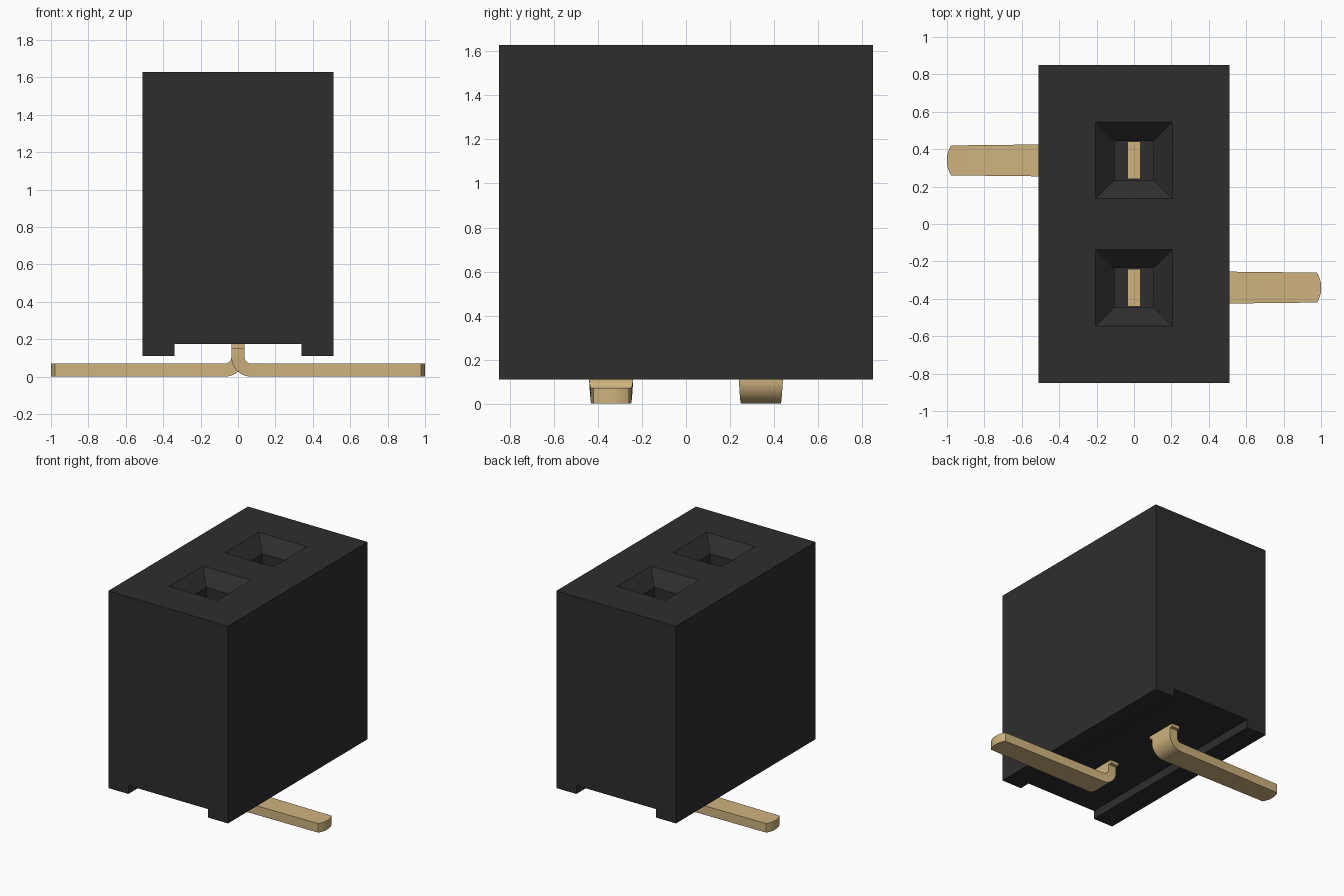
import bpy, bmesh, math

if "Cube" in bpy.data.objects:
    bpy.data.objects.remove(bpy.data.objects["Cube"])

TOP, FLOOR, PITCH = 1.63, 0.6, 0.34


def material(name, rgb, rough):
    m = bpy.data.materials.new(name)
    m.use_nodes = True
    m.diffuse_color = (*rgb, 1)
    bsdf = next(n for n in m.node_tree.nodes if n.type == 'BSDF_PRINCIPLED')
    bsdf.inputs["Base Color"].default_value = (*rgb, 1)
    bsdf.inputs["Roughness"].default_value = rough
    return m


black = material("black plastic", (0.027, 0.027, 0.027), 0.6)
gold = material("pale gold", (0.62, 0.45, 0.21), 0.5)


def loft(name, rings, mat):
    """Skin a list of equally sized point rings and cap both ends."""
    bm = bmesh.new()
    loops = [[bm.verts.new(p) for p in ring] for ring in rings]
    for a, b in zip(loops, loops[1:]):
        for i in range(len(a)):
            j = (i + 1) % len(a)
            bm.faces.new((a[i], a[j], b[j], b[i]))
    bm.faces.new(loops[0])
    bm.faces.new(loops[-1])
    bmesh.ops.recalc_face_normals(bm, faces=bm.faces)
    mesh = bpy.data.meshes.new(name)
    bm.to_mesh(mesh)
    bm.free()
    mesh.materials.append(mat)
    ob = bpy.data.objects.new(name, mesh)
    bpy.context.collection.objects.link(ob)
    return ob


def activate(ob):
    bpy.ops.object.select_all(action='DESELECT')
    ob.select_set(True)
    bpy.context.view_layer.objects.active = ob


# Housing with a channel along its underside
half = [(0.34, 0.175), (0.34, 0.11), (0.51, 0.11), (0.51, TOP)]
outline = half + [(-x, z) for x, z in reversed(half)]
housing = loft("housing", [[(x, y, z) for x, z in outline] for y in (-0.85, 0.85)], black)

# Funnel-mouthed sockets cut into the top
for side in (-1, 1):
    rings = [[(sx * r, side * PITCH + sy * r, z)
              for sx, sy in ((-1, -1), (1, -1), (1, 1), (-1, 1))]
             for r, z in ((0.305, TOP + 0.1), (0.105, TOP - 0.1), (0.105, FLOOR))]
    cutter = loft("socket_cutter", rings, black)
    cutter.hide_render = True
    mod = housing.modifiers.new("socket", 'BOOLEAN')
    mod.operation, mod.solver, mod.object = 'DIFFERENCE', 'EXACT', cutter
    activate(housing)
    bpy.ops.object.modifier_apply(modifier=mod.name)
    bpy.data.objects.remove(cutter)

# Bent contacts: upright blade, rounded bend, tapered foot with a rounded tip
T = 0.035                      # half the metal thickness
BEND = 3 * T                   # outer bend radius
for side, label in ((1, "left"), (-1, "right")):
    def ring(inner, outer, w):
        return [(side * x, -side * PITCH + s * w, z)
                for (x, z), s in ((inner, -1), (inner, 1), (outer, 1), (outer, -1))]

    rings = [ring((T, z), (-T, z), w)
             for z, w in ((1.0, 0.1), (0.155, 0.1))]
    for i in range(11):
        a = math.pi / 2 * i / 10
        c, s = math.cos(a), math.sin(a)
        rings.append(ring((2 * T - T * c, BEND - T * s),
                          (2 * T - BEND * c, BEND - BEND * s), 0.1 - 0.001 * i))
    for i in range(7):
        t = math.sin(math.pi / 2 * i / 6)
        x = 1 - 0.022 * (1 - t * t)
        w = 0.08 * math.sqrt(1 - 0.94 * t * t)
        rings.append(ring((x, 2 * T), (x, 0), w))
    contact = loft(label + "_contact", rings, gold)
    activate(contact)
    bpy.ops.object.shade_smooth_by_angle(angle=math.radians(30))

    # Shoulder where the contact enters the housing
    loft(label + "_contact_shoulder",
         [ring((T, z), (-T, z), 0.125) for z in (0.15, 0.3)], gold)
